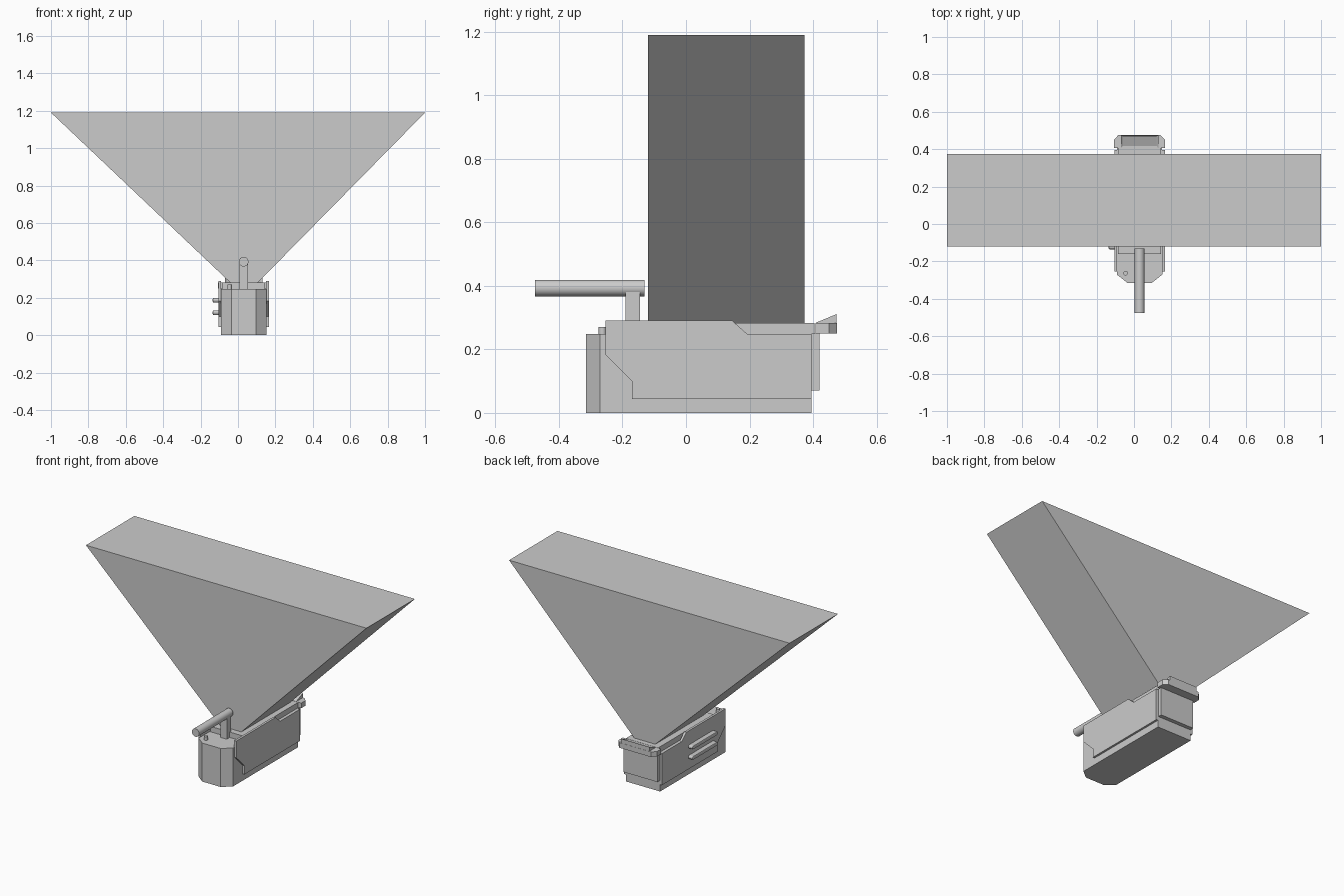
import bpy, bmesh, math
from mathutils import Matrix, Vector

if "Cube" in bpy.data.objects:
    bpy.data.objects.remove(bpy.data.objects["Cube"])

CX = 0.03  # centre line of the device


def prism(name, pts, lo, hi, axis):
    """Extrude a 2D profile: axis 'X' takes (y, z) points, axis 'Z' takes (x, y)."""
    bm = bmesh.new()
    def place(p, d):
        return (d, p[0], p[1]) if axis == 'X' else (p[0], p[1], d)
    a = [bm.verts.new(place(p, lo)) for p in pts]
    b = [bm.verts.new(place(p, hi)) for p in pts]
    bm.faces.new(a)
    bm.faces.new(b)
    n = len(pts)
    for i in range(n):
        bm.faces.new((a[i], a[(i + 1) % n], b[(i + 1) % n], b[i]))
    return finish(name, bm)


def finish(name, bm):
    bmesh.ops.recalc_face_normals(bm, faces=bm.faces)
    me = bpy.data.meshes.new(name)
    bm.to_mesh(me)
    bm.free()
    ob = bpy.data.objects.new(name, me)
    bpy.context.collection.objects.link(ob)
    return ob


def box(name, x0, x1, y0, y1, z0, z1):
    return prism(name, [(x0, y0), (x1, y0), (x1, y1), (x0, y1)], z0, z1, 'Z')


def rod(name, loc, r, length, rot=(0, 0, 0), sides=24):
    bpy.ops.mesh.primitive_cylinder_add(vertices=sides, radius=r, depth=length,
                                        location=loc, rotation=rot)
    ob = bpy.context.object
    ob.name = name
    bpy.ops.object.shade_smooth_by_angle(angle=math.radians(40))
    return ob


# main housing with chamfered nose
prism("housing", [(-0.035, -0.315), (0.095, -0.315), (0.152, -0.27), (0.152, 0.395),
                  (-0.092, 0.395), (-0.092, -0.27)], 0, 0.248, 'Z')

# raised deck under the fan
box("deck", -0.085, 0.145, -0.16, 0.405, 0.248, 0.283)

# side armour plates
plate = [(-0.253, 0.29), (0.146, 0.29), (0.193, 0.248), (0.395, 0.248), (0.395, 0.044),
         (-0.17, 0.044), (-0.17, 0.10), (-0.253, 0.182)]
prism("side_plate_right", plate, 0.150, 0.165, 'X')
prism("side_plate_left", plate, -0.105, -0.090, 'X')

# back plate
box("back_plate", -0.09, 0.15, 0.395, 0.42, 0.07, 0.25)

# rear bracket with chamfered outer corners
prism("rear_bracket", [(-0.108, 0.407), (0.166, 0.407), (0.166, 0.45), (0.142, 0.475),
                       (-0.084, 0.475), (-0.108, 0.45)], 0.25, 0.283, 'Z')

# sloped rear lip with an inset panel
lip = prism("rear_lip", [(0.407, 0.283), (0.474, 0.283), (0.474, 0.311)], -0.07, 0.13, 'X')
bm = bmesh.new()
bm.from_mesh(lip.data)
slope = [f for f in bm.faces if f.normal.z > 0.5 and f.normal.y < -0.1]
bmesh.ops.inset_region(bm, faces=slope, thickness=0.014, depth=-0.004)
bm.to_mesh(lip.data)
bm.free()

# grip bars on the left side
for i, z in enumerate((0.12, 0.187)):
    r, y0, y1 = 0.012, -0.123, 0.113
    pts = [(y1 + r * math.cos(a), z + r * math.sin(a))
           for a in [math.radians(-90 + 22.5 * k) for k in range(9)]]
    pts += [(y0 - r * math.cos(a), z - r * math.sin(a))
            for a in [math.radians(-90 + 22.5 * k) for k in range(9)]]
    bar = prism(f"grip_bar_{i + 1}", pts, -0.135, -0.1, 'X')
    bev = bar.modifiers.new("round", 'BEVEL')
    bev.width, bev.segments = 0.005, 2

# scanning tube, its post and the small button
rod("tube", (CX, -0.303, 0.393), 0.026, 0.345, (math.pi / 2, 0, 0), 32)
box("tube_post", 0.007, 0.053, -0.19, -0.145, 0.248, 0.385)
rod("button", (-0.045, -0.263, 0.258), 0.012, 0.026, sides=16)

# large projection fan: solid wedge widening upward
bm = bmesh.new()
y0, y1 = -0.12, 0.373
rings = [[bm.verts.new((x, y, z)) for x, y in ((a, y0), (b, y0), (b, y1), (a, y1))]
         for a, b, z in ((-0.04, 0.105, 0.28), (-1, 1, 1.19))]
for r in rings:
    bm.faces.new(r)
for i in range(4):
    j = (i + 1) % 4
    bm.faces.new((rings[0][i], rings[0][j], rings[1][j], rings[1][i]))
finish("projection_fan", bm)
